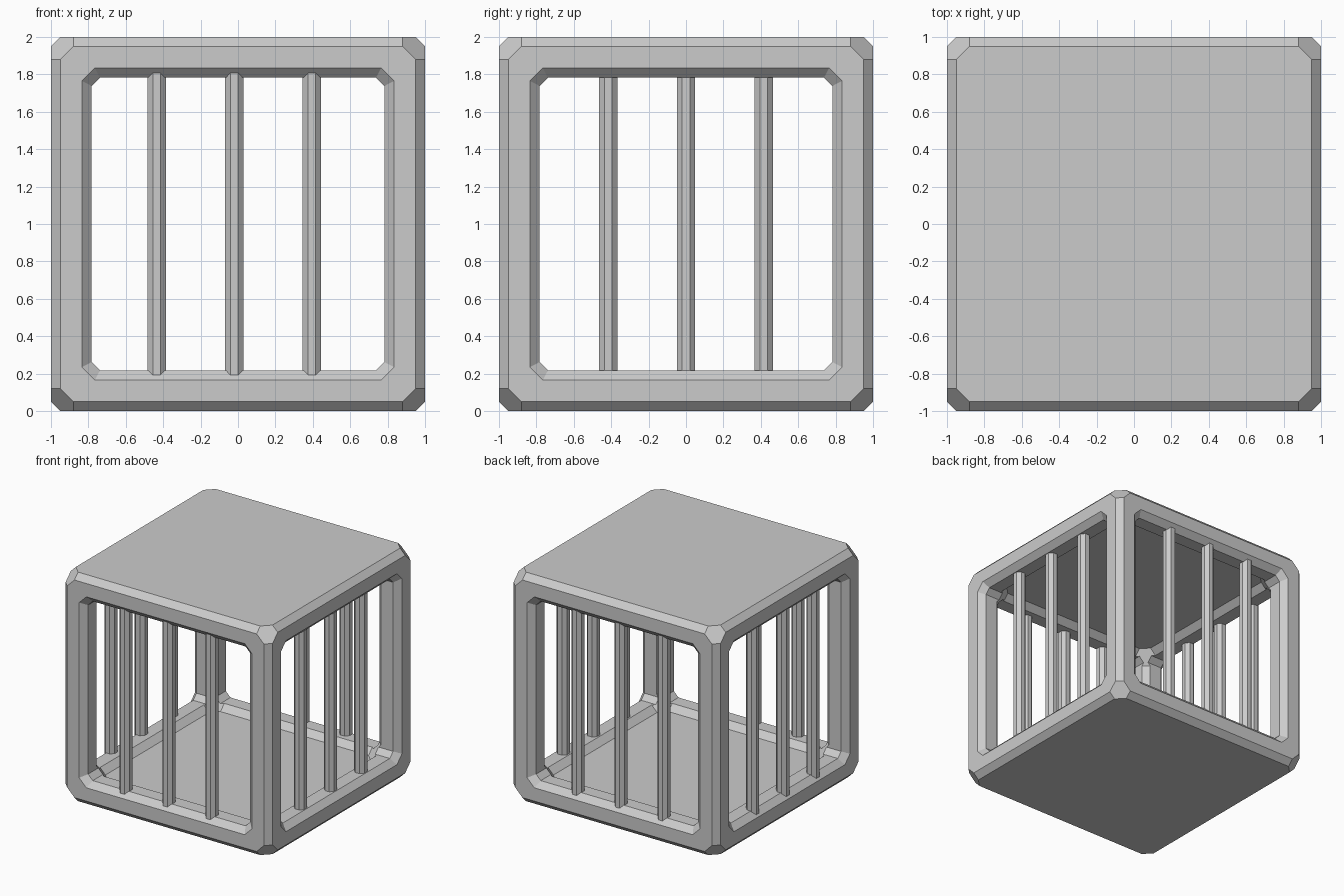
import bpy, bmesh
from math import pi
from itertools import permutations, product
from mathutils import Matrix, Vector

if "Cube" in bpy.data.objects:
    bpy.data.objects.remove(bpy.data.objects["Cube"])


def make_object(name, bm):
    bmesh.ops.recalc_face_normals(bm, faces=bm.faces[:])
    me = bpy.data.meshes.new(name)
    bm.to_mesh(me)
    bm.free()
    ob = bpy.data.objects.new(name, me)
    bpy.context.collection.objects.link(ob)
    return ob


def chamfered_cube(name, dims):
    # cube with flat edge chamfers and cut corners, centred on z = 1
    bm = bmesh.new()
    for p in permutations(dims):
        for s in product((-1, 1), repeat=3):
            bm.verts.new((p[0] * s[0], p[1] * s[1], p[2] * s[2] + 1))
    bmesh.ops.convex_hull(bm, input=bm.verts[:])
    bmesh.ops.dissolve_limit(bm, angle_limit=0.02, verts=bm.verts[:], edges=bm.edges[:])
    return make_object(name, bm)


def window_cutter(name, angle):
    # octagonal tunnel along y, flared at both mouths
    rings = [(-1.05, .885, .792), (-.95, .783, .738),
             (.95, .783, .738), (1.05, .885, .792)]
    bm = bmesh.new()
    loops = []
    for y, h, c in rings:
        pts = [(h, -c), (h, c), (c, h), (-c, h), (-h, c), (-h, -c), (-c, -h), (c, -h)]
        loops.append([bm.verts.new((x, y, z)) for x, z in pts])
    for a, b in zip(loops, loops[1:]):
        for i in range(8):
            j = (i + 1) % 8
            bm.faces.new((a[i], a[j], b[j], b[i]))
    bm.faces.new(loops[0])
    bm.faces.new(loops[-1])
    bm.transform(Matrix.Translation((0, 0, 1)) @ Matrix.Rotation(angle, 4, 'Z'))
    return make_object(name, bm)


# Cage shell: outer block, hollow inside, windows on four sides
shell = chamfered_cube("cage_shell", (1, .95, .88))
cutters = [chamfered_cube("hollow_cutter", (.835, .78, .715)),
           window_cutter("front_back_window_cutter", 0),
           window_cutter("side_window_cutter", pi / 2)]
for c in cutters:
    m = shell.modifiers.new(c.name, 'BOOLEAN')
    m.operation = 'DIFFERENCE'
    m.solver = 'EXACT'
    m.object = c
    bpy.context.view_layer.objects.active = shell
    bpy.ops.object.modifier_apply(modifier=m.name)
for c in cutters:
    bpy.data.objects.remove(c)


# Bars: three octagonal rods in each window
def bar(name, x, y):
    bm = bmesh.new()
    bmesh.ops.create_cone(bm, cap_ends=True, segments=8, radius1=.053, radius2=.053, depth=1.74,
                          matrix=Matrix.Translation((x, y, 1)) @ Matrix.Rotation(pi / 8, 4, 'Z'))
    make_object(name, bm)


for i, t in enumerate((-.415, 0, .415)):
    for side, s in (("front", -1), ("back", 1)):
        bar(f"{side}_bar_{i + 1}", t - .02, s * .925)
    for side, s in (("left", -1), ("right", 1)):
        bar(f"{side}_bar_{i + 1}", s * .915 - .02, t)
